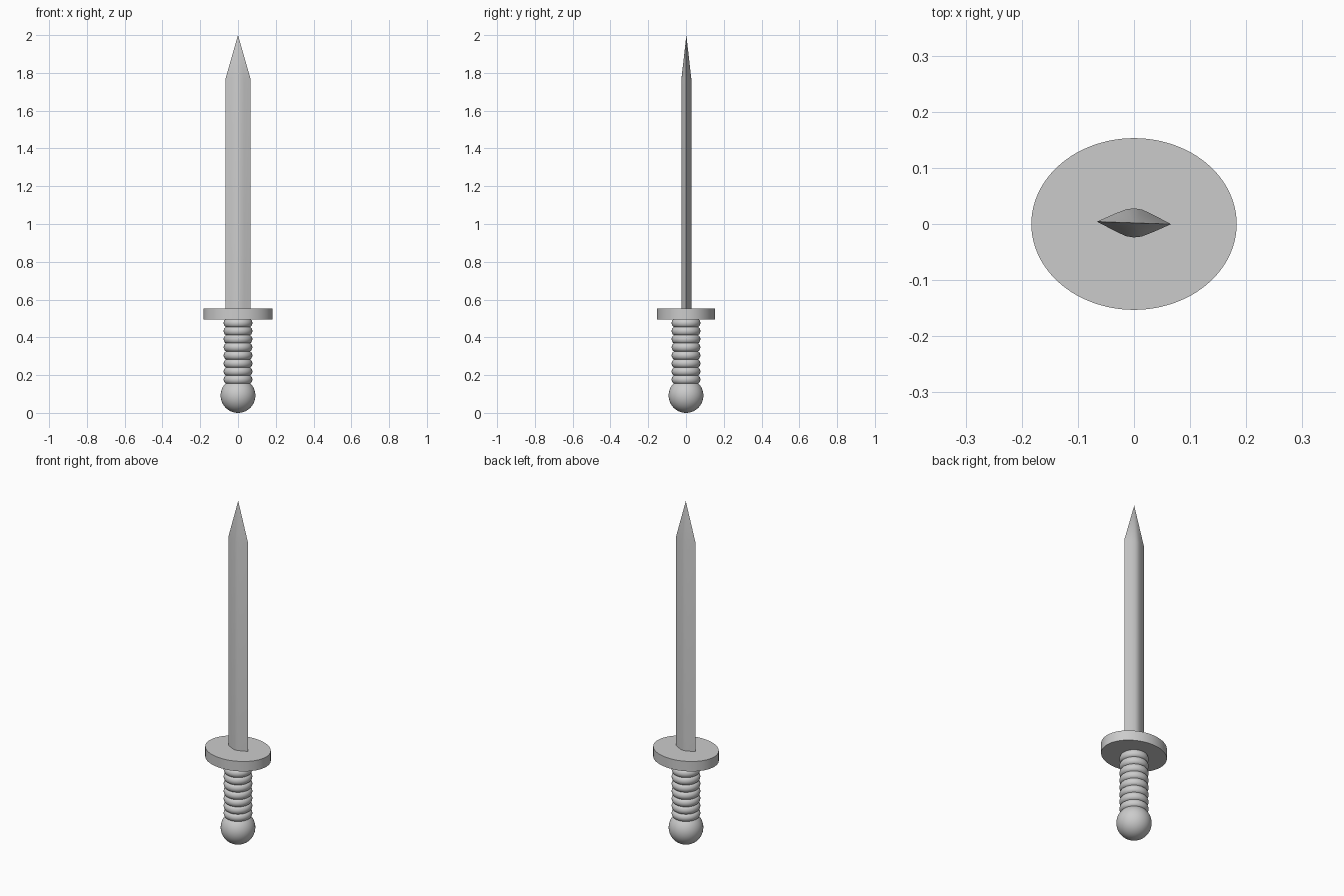
import bpy, bmesh, math

if "Cube" in bpy.data.objects:
    bpy.data.objects.remove(bpy.data.objects["Cube"])


def smooth(obj, angle=30):
    bpy.ops.object.select_all(action='DESELECT')
    obj.select_set(True)
    bpy.context.view_layer.objects.active = obj
    bpy.ops.object.shade_smooth_by_angle(angle=math.radians(angle))


def lathe(name, profile, segments=48):
    """Spin a closed-ended (radius, z) profile around z."""
    bm = bmesh.new()
    loops = []
    for r, z in profile:
        loops.append([bm.verts.new((r * math.cos(2 * math.pi * i / segments),
                                    r * math.sin(2 * math.pi * i / segments), z))
                      for i in range(segments)])
    for a, b in zip(loops, loops[1:]):
        for i in range(segments):
            j = (i + 1) % segments
            bm.faces.new((a[i], a[j], b[j], b[i]))
    bm.faces.new(loops[0][::-1])
    bm.faces.new(loops[-1])
    me = bpy.data.meshes.new(name)
    bm.to_mesh(me)
    bm.free()
    obj = bpy.data.objects.new(name, me)
    bpy.context.collection.objects.link(obj)
    return obj


# Pommel ball
bpy.ops.mesh.primitive_uv_sphere_add(segments=48, ring_count=24, radius=0.092, location=(0, 0, 0.092))
pommel = bpy.context.object
pommel.name = "pommel"
smooth(pommel)

# Ribbed grip: stacked rounded ridges
RIDGES, Z0, Z1, STEPS = 8, 0.155, 0.497, 10
pitch = (Z1 - Z0) / RIDGES
profile = [(0.064, 0.12)]
for k in range(RIDGES):
    for s in range(STEPS):
        t = s / STEPS
        profile.append((0.064 + 0.012 * math.sin(math.pi * t) ** 0.6, Z0 + (k + t) * pitch))
profile.append((0.064, Z1))
smooth(lathe("grip", profile), 50)

# Oval guard disc
guard = lathe("guard", [(1, 0.495), (1, 0.553)], 96)
for v in guard.data.vertices:
    v.co.x *= 0.183
    v.co.y *= 0.153
smooth(guard)

# Blade: diamond section with a softened ridge, tapering to a point
half = [(-0.066, 0), (-0.033, 0.016), (-0.014, 0.024), (0, 0.026), (0.014, 0.024), (0.033, 0.016)]
section = half + [(-x, -y) for x, y in half]
turn = math.radians(-2)
bm = bmesh.new()
rings = []
for z in (0.53, 1.77):
    rings.append([bm.verts.new((x * math.cos(turn) - y * math.sin(turn),
                                x * math.sin(turn) + y * math.cos(turn) + 0.002, z))
                  for x, y in section])
tip = bm.verts.new((0, 0.002, 2.0))
n = len(section)
bm.faces.new(rings[0])
for i in range(n):
    j = (i + 1) % n
    bm.faces.new((rings[0][i], rings[0][j], rings[1][j], rings[1][i]))
    bm.faces.new((rings[1][i], rings[1][j], tip))
bmesh.ops.recalc_face_normals(bm, faces=bm.faces)
me = bpy.data.meshes.new("blade")
bm.to_mesh(me)
bm.free()
blade = bpy.data.objects.new("blade", me)
bpy.context.collection.objects.link(blade)
smooth(blade, 25)
